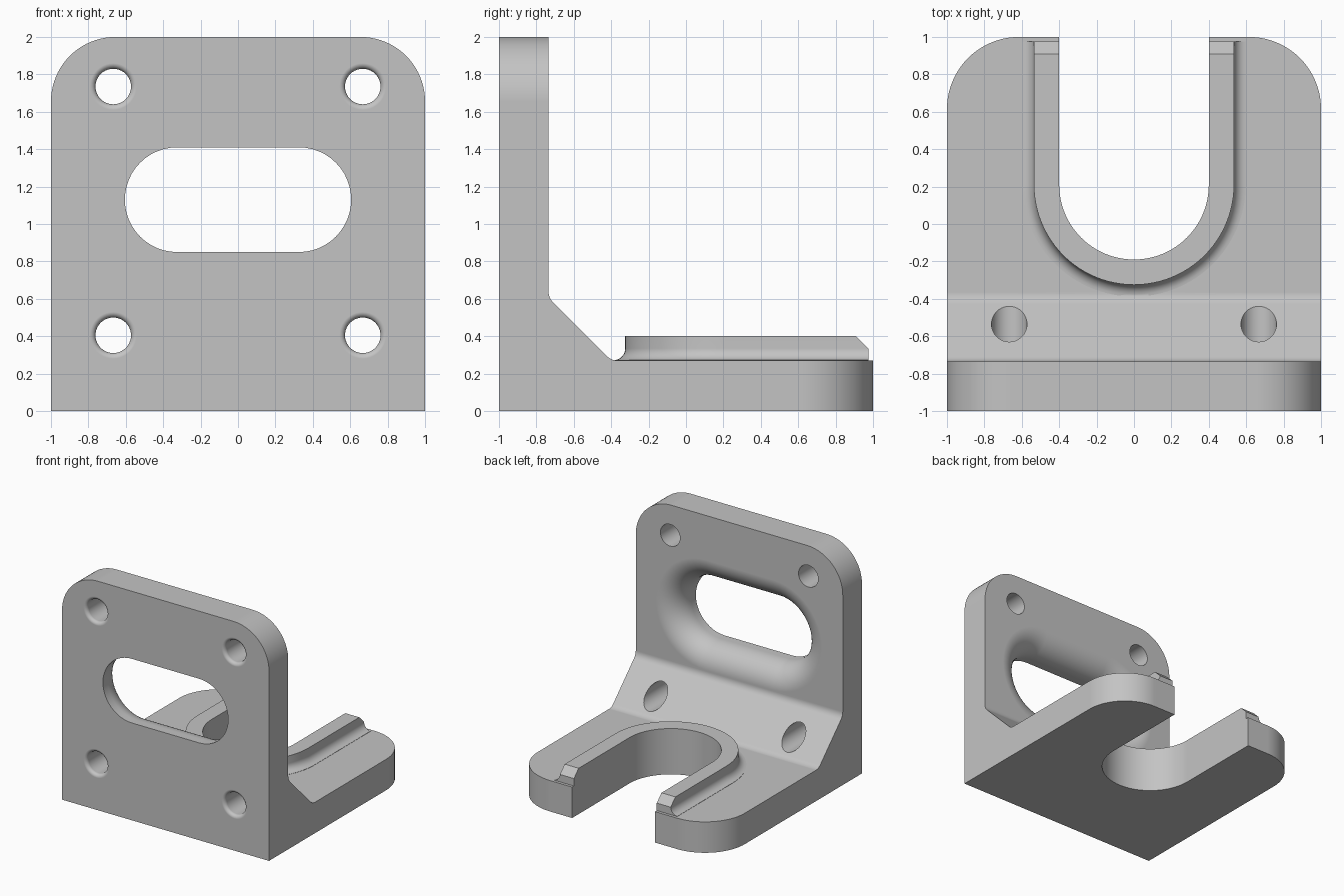
import bpy
import bmesh
from math import sin, cos, pi, copysign
from mathutils import Vector

cube = bpy.data.objects.get("Cube")
if cube:
    bpy.data.objects.remove(cube, do_unlink=True)

WALL = -0.735     # back face of the upright wall
FLOOR = 0.27      # top of the base plate

grey = bpy.data.materials.new("light grey")
grey.use_nodes = True
grey.diffuse_color = (0.55, 0.55, 0.55, 1)
for node in grey.node_tree.nodes:
    if node.type == 'BSDF_PRINCIPLED':
        node.inputs["Base Color"].default_value = grey.diffuse_color


def arc(cx, cy, r, start, end, n):
    steps = [start + (end - start) * i / n for i in range(n + 1)]
    return [(cx + r * cos(a), cy + r * sin(a)) for a in steps]


def soften(corner, before, after, t=0.035, n=5):
    """Round a profile corner between two unit directions."""
    c, p, q = Vector(corner), Vector(before) * t, Vector(after) * t
    return [tuple(c + p * (1 - i / n) ** 2 + q * (i / n) ** 2) for i in range(n + 1)]


def loft(name, rings):
    """Closed solid through rings that share a point count."""
    bm = bmesh.new()
    loops = [[bm.verts.new(p) for p in ring] for ring in rings]
    n = len(loops[0])
    for a, b in zip(loops, loops[1:]):
        for i in range(n):
            j = (i + 1) % n
            bm.faces.new((a[i], a[j], b[j], b[i]))
    bm.faces.new(loops[0])
    bm.faces.new(loops[-1])
    bmesh.ops.recalc_face_normals(bm, faces=bm.faces)
    mesh = bpy.data.meshes.new(name)
    bm.to_mesh(mesh)
    bm.free()
    mesh.materials.append(grey)
    obj = bpy.data.objects.new(name, mesh)
    bpy.context.collection.objects.link(obj)
    return obj


def activate(obj):
    bpy.ops.object.select_all(action='DESELECT')
    obj.select_set(True)
    bpy.context.view_layer.objects.active = obj


def combine(target, tool, operation):
    tool.hide_render = True
    activate(target)
    mod = target.modifiers.new("combine", 'BOOLEAN')
    mod.object, mod.operation, mod.solver = tool, operation, 'EXACT'
    bpy.ops.object.modifier_apply(modifier=mod.name)
    bpy.data.objects.remove(tool, do_unlink=True)


def round_corners(obj, axis, radius):
    """Round the two outer edges lying at the far end of an axis."""
    bm = bmesh.new()
    bm.from_mesh(obj.data)
    far = max(v.co[axis] for v in bm.verts)
    edges = [e for e in bm.edges
             if all(abs(v.co[axis] - far) < 1e-4 for v in e.verts)
             and abs(e.verts[0].co.x - e.verts[1].co.x) < 1e-4
             and abs(abs(e.verts[0].co.x) - 1) < 1e-4]
    bmesh.ops.bevel(bm, geom=edges, offset=radius, offset_type='OFFSET', segments=20,
                    profile=0.5, affect='EDGES', clamp_overlap=False)
    bm.to_mesh(obj.data)
    bm.free()


# Angle bracket: side profile with a sloped gusset, swept across the width
d = 0.5 ** 0.5
top_bend = soften((WALL, 0.605), (0, 1), (d, -d))
low_bend = soften((-0.40, FLOOR), (-d, d), (1, 0))
profile = [(-1, 0), (-1, 2), (WALL, 2), *top_bend, *low_bend, (1, FLOOR), (1, 0)]
bracket = loft("bracket", [[(x, y, z) for y, z in profile] for x in (-1, 1)])
round_corners(bracket, 2, 0.345)
round_corners(bracket, 1, 0.385)


# Raised lip with a coved foot and sloped ends
def u_ring(r, end, z):
    pts = arc(0, 0.21, r, pi, 2 * pi, 48) + [(r, end), (-r, end)]
    return [(x, y, z) for x, y in pts]


COVE = 0.063
layers = [(0.535 + COVE, 0.2)]
for i in range(9):
    t = i / 8 * pi / 2
    layers.append((0.535 + COVE * (1 - sin(t)), FLOOR + 0.002 + COVE * (1 - cos(t))))
layers.append((0.535, 0.40))
lip = loft("lip", [u_ring(r, min(0.975, 1.31 - z), z) for r, z in layers])
combine(bracket, lip, 'UNION')

# Open U slot through lip and base
combine(bracket, loft("u_slot_cutter", [u_ring(0.4, 1.3, z) for z in (-0.2, 0.7)]),
        'DIFFERENCE')


# Long wall opening, flared toward the back
def stadium(r, y):
    pts = arc(0.325, 1.13, r, -pi / 2, pi / 2, 24) + arc(-0.325, 1.13, r, pi / 2, 1.5 * pi, 24)
    return [(x, y, z) for x, z in pts]


FLARE = 0.2
rings = [stadium(0.28, -1.1)]
for i in range(13):
    t = i / 12 * pi / 2
    rings.append(stadium(0.28 + FLARE * (1 - cos(t)), WALL - FLARE + FLARE * sin(t)))
rings.append(stadium(0.28 + FLARE, WALL + 0.02))
combine(bracket, loft("opening_cutter", rings), 'DIFFERENCE')


# Four bolt holes with rounded front rims
def circle(cx, cz, r, y):
    return [(x, y, z) for x, z in arc(cx, cz, r, 0, 2 * pi, 40)[:-1]]


RIM = 0.03
for cx in (-0.667, 0.667):
    for cz in (0.405, 1.735):
        rings = [circle(cx, cz, 0.095 + RIM, -1.05)]
        for i in range(6):
            t = i / 5 * pi / 2
            rings.append(circle(cx, cz, 0.095 + RIM * (1 - sin(t)), -1 + RIM * (1 - cos(t))))
        rings.append(circle(cx, cz, 0.095, -0.36))
        combine(bracket, loft("bolt_hole_cutter", rings), 'DIFFERENCE')

# Smooth curved faces while keeping flat faces crisp
activate(bracket)
bpy.ops.object.shade_smooth_by_angle(angle=pi / 6)
weighted = bracket.modifiers.new("even shading", 'WEIGHTED_NORMAL')
weighted.keep_sharp = True
